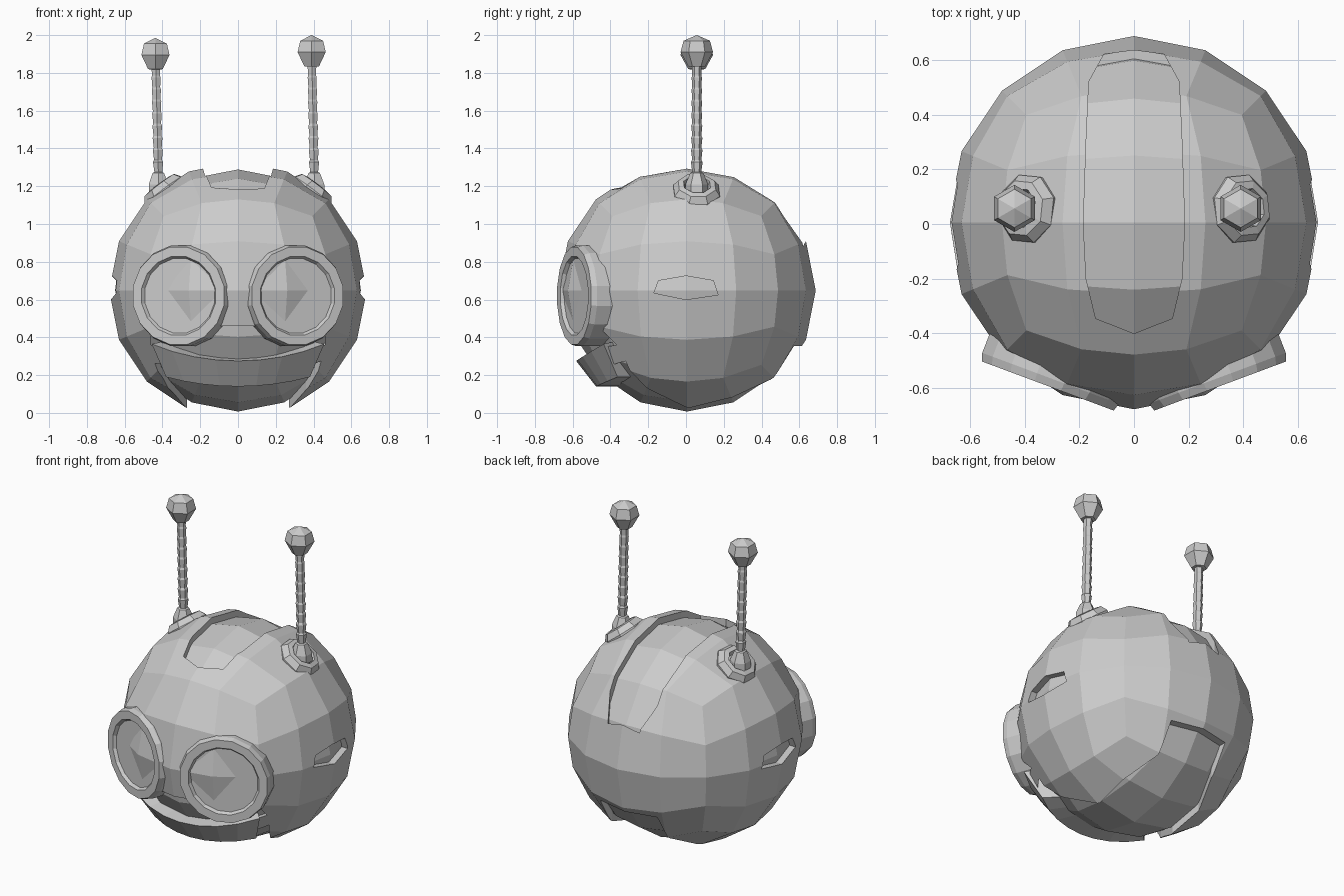
import bpy, bmesh, math
from mathutils import Vector, Matrix

if "Cube" in bpy.data.objects:
    bpy.data.objects.remove(bpy.data.objects["Cube"])

C = Vector((0, 0.005, 0.648))   # head centre


def finish(name, bm):
    bmesh.ops.remove_doubles(bm, verts=bm.verts, dist=1e-5)
    bmesh.ops.recalc_face_normals(bm, faces=bm.faces)
    me = bpy.data.meshes.new(name)
    bm.to_mesh(me)
    bm.free()
    ob = bpy.data.objects.new(name, me)
    bpy.context.collection.objects.link(ob)
    return ob


def quad_sphere(name, radius):
    bm = bmesh.new()
    bmesh.ops.create_cube(bm, size=2)
    bmesh.ops.subdivide_edges(bm, edges=bm.edges[:], cuts=3, use_grid_fill=True)
    for v in bm.verts:
        d = Vector([math.tan(c * math.pi / 4) for c in v.co]).normalized()
        v.co = C + d * radius
    return finish(name, bm)


def prism(name, pts, axis, lo, hi):
    """Extrude a 2D outline along an axis (0=x, 1=y, 2=z)."""
    def place(p, h):
        q = list(p)
        q.insert(axis, h)
        return q
    bm = bmesh.new()
    a = [bm.verts.new(place(p, lo)) for p in pts]
    b = [bm.verts.new(place(p, hi)) for p in pts]
    bm.faces.new(a)
    bm.faces.new(b)
    for i in range(len(pts)):
        j = (i + 1) % len(pts)
        bm.faces.new((a[i], a[j], b[j], b[i]))
    return finish(name, bm)


def mirrored(half):
    return half + [(-x, y) for x, y in reversed(half) if x > 0]


def skin(bm, rings, closed=True):
    for r0, r1 in zip(rings, rings[1:]):
        n = len(r0)
        for i in range(n):
            j = (i + 1) % n
            bm.faces.new((r0[i], r0[j], r1[j], r1[i]))
    bm.faces.new(rings[0])
    bm.faces.new(rings[-1])


def lathe(name, profile, n, matrix, phase=0.0):
    bm = bmesh.new()
    rings = []
    for r, z in profile:
        r = max(r, 0.001)
        rings.append([bm.verts.new(matrix @ Vector((
            r * math.cos(phase + 2 * math.pi * i / n),
            r * math.sin(phase + 2 * math.pi * i / n), z))) for i in range(n)])
    skin(bm, rings)
    return finish(name, bm)


def aim(origin, direction):
    rot = Vector(direction).to_track_quat('Z', 'Y').to_matrix().to_4x4()
    return Matrix.Translation(origin) @ rot


def boolean(ob, other, op):
    m = ob.modifiers.new(op, 'BOOLEAN')
    m.operation, m.object, m.solver = op, other, 'EXACT'
    bpy.context.view_layer.objects.active = ob
    bpy.ops.object.modifier_apply(modifier=m.name)
    bpy.data.objects.remove(other)


# Head shell with recesses, floored by a slightly smaller inner sphere
head = quad_sphere("head", 0.682)
crown = mirrored([(0, -0.40), (0.14, -0.345), (0.175, -0.2), (0.185, 0),
                  (0.175, 0.3), (0.165, 0.52), (0.11, 0.62), (0, 0.635)])
belly = mirrored([(0, -0.47), (0.25, -0.44), (0.40, -0.38), (0.44, -0.32), (0.36, -0.19),
                  (0.27, 0.02), (0.28, 0.24), (0.2, 0.45), (0.2, 0.75)])
mouth = mirrored([(0, 0.27), (0.25, 0.30), (0.46, 0.36), (0.46, 0.46), (0, 0.46)])
ear = [(-0.17, 0.635), (-0.145, 0.70), (0, 0.725), (0.145, 0.70),
       (0.17, 0.625), (0, 0.60)]
boolean(head, prism("crown_cut", crown, 2, 0.86, 1.6), 'DIFFERENCE')
boolean(head, prism("belly_cut", belly, 2, -0.3, 0.355), 'DIFFERENCE')
boolean(head, prism("mouth_cut", mouth, 1, -1.0, -0.3), 'DIFFERENCE')
for s in (-1, 1):
    boolean(head, prism("ear_cut", ear, 0, *sorted((s * 0.5, s * 0.9))), 'DIFFERENCE')
boolean(head, quad_sphere("inner", 0.641), 'UNION')

# Lower lip: curved band standing proud of the head
bm = bmesh.new()
rings = []
for i in range(9):
    t = (i - 4) / 4
    a = math.radians(46 * t)
    ring = []
    for R, z in ((0.60, 0.29), (0.695, 0.275), (0.70, 0.14), (0.61, 0.14)):
        z += (0.09 if z > 0.2 else 0.05) * t * t
        h = math.sqrt(R * R - (z - C.z) ** 2)
        ring.append(bm.verts.new((h * math.sin(a), C.y - h * math.cos(a), z)))
    rings.append(ring)
skin(bm, rings)
finish("lower_lip", bm)

eye_profile = [(0, -0.2), (0.27, -0.2), (0.272, -0.03), (0.262, 0), (0.212, 0),
               (0.2, -0.018), (0, -0.018)]
socket_profile = [(0, -0.08), (0.12, -0.08), (0.13, 0.015), (0.105, 0.05),
                  (0.075, 0.055), (0.065, 0.02), (0, 0.02)]
tip_profile = [(0, -0.17), (0.045, -0.165), (0.086, -0.09), (0.07, -0.03), (0, 0)]

for s, side in ((-1, "left"), (1, "right")):
    # Goggle eye with sunken lens
    lathe(side + "_eye", eye_profile, 16,
          aim((s * 0.315, -0.592, 0.62), (s * 0.35, -0.94, 0)), math.pi / 16)
    # Antenna socket, lying along the head surface
    lathe(side + "_antenna_socket", socket_profile, 8,
          aim((s * 0.385, 0.055, 1.165), (s * 0.40, 0.04, 0.53)), math.pi / 8)
    # Ribbed antenna stem with flared foot
    x0, x1, top = (0.405, 0.39, 2.0) if s > 0 else (-0.42, -0.437, 1.985)
    stem = [(0.03, 1.13), (0.06, 1.16), (0.06, 1.21), (0.035, 1.27)]
    for k in range(9):
        z = 1.27 + k * 0.064
        stem += [(0.024, z + 0.005), (0.031 - 0.0005 * k, z + 0.058)]
    shear = Matrix.Identity(4)
    shear[0][2] = (x1 - x0) / 0.7
    shear[0][3] = x0 - 1.2 * shear[0][2]
    shear[1][3] = 0.057
    lathe(side + "_antenna_stem", stem, 6, shear, math.pi / 2)
    # Faceted tip
    lathe(side + "_antenna_tip", tip_profile, 6,
          Matrix.Translation((x1, 0.057, top)), math.pi / 2)
